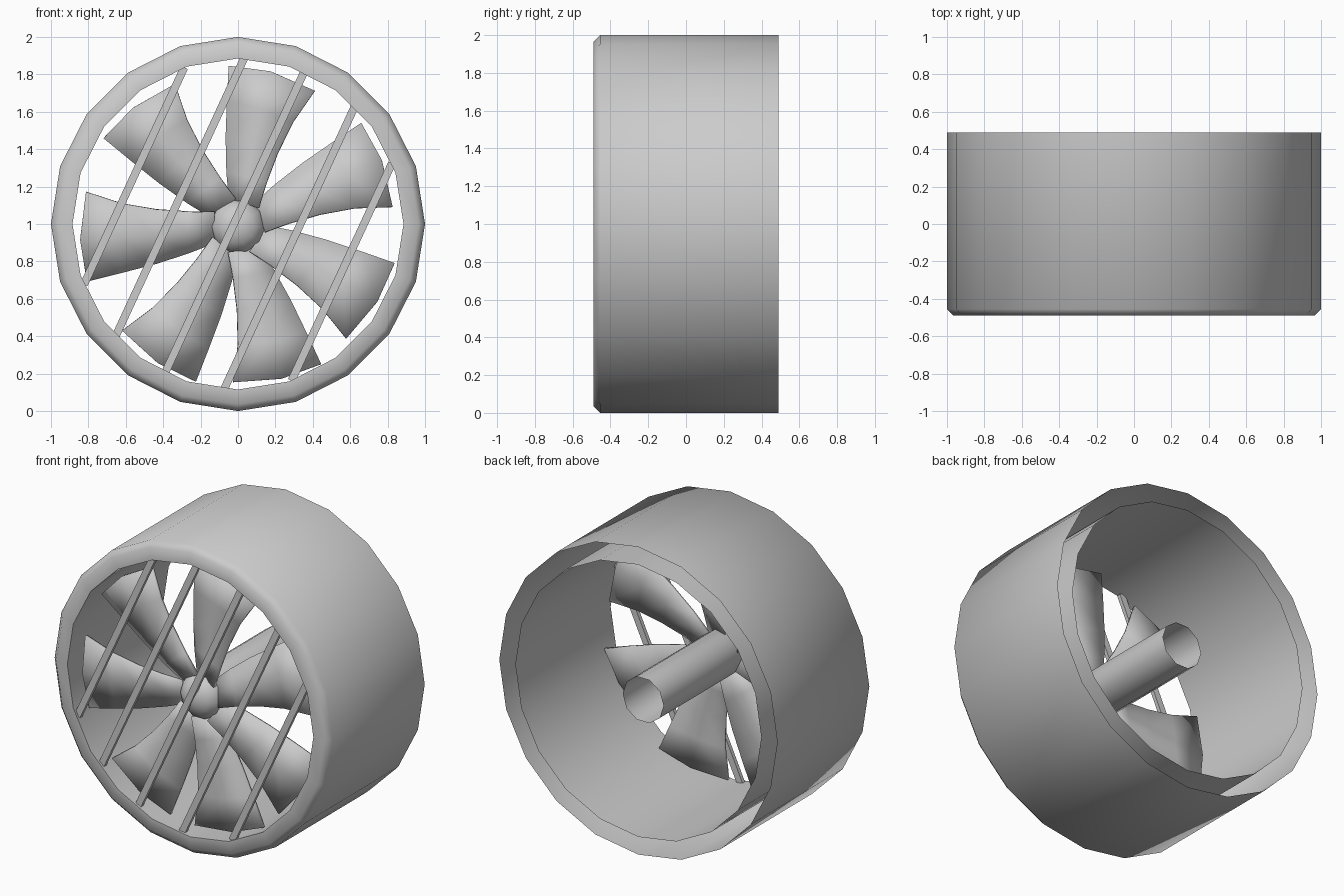
import bpy, bmesh
from math import sin, cos, pi, radians, sqrt
from mathutils import Matrix, Vector

if "Cube" in bpy.data.objects:
    bpy.data.objects.remove(bpy.data.objects["Cube"])


def finish(bm, name, angle=None):
    bmesh.ops.remove_doubles(bm, verts=bm.verts, dist=1e-5)
    bmesh.ops.recalc_face_normals(bm, faces=bm.faces)
    me = bpy.data.meshes.new(name)
    bm.to_mesh(me)
    bm.free()
    ob = bpy.data.objects.new(name, me)
    bpy.context.collection.objects.link(ob)
    if angle:
        bpy.ops.object.select_all(action='DESELECT')
        ob.select_set(True)
        bpy.context.view_layer.objects.active = ob
        bpy.ops.object.shade_smooth_by_angle(angle=radians(angle))
    return ob


def revolve(name, profile, sides, zc):
    """Spin (radius, y) points around the y axis at height zc."""
    bm = bmesh.new()
    rings = [[bm.verts.new((r * cos(2 * pi * i / sides), y, zc + r * sin(2 * pi * i / sides)))
              for i in range(sides)] for r, y in profile]
    for a, b in zip(rings, rings[1:]):
        for i in range(sides):
            j = (i + 1) % sides
            bm.faces.new((a[i], a[j], b[j], b[i]))
    bmesh.ops.dissolve_degenerate(bm, dist=1e-6, edges=bm.edges)
    return finish(bm, name, 50)


# Double-walled duct, open at the back between the walls
revolve("duct", [(1, 0.49), (1, -0.455), (0.965, -0.49), (0.885, -0.49), (0.885, 0.49)], 20, 1.0)

# Hub: open tube with a domed nose
HUB_Z = 0.987
revolve("hub", [(0.147, 0.44), (0.147, -0.36), (0.133, -0.405), (0.09, -0.443),
                (0.045, -0.459), (0, -0.465)], 10, HUB_Z)

# Fan blades: rows of (leading, middle, trailing) points, local x is outward
ROWS = [
    [(0.12, -0.345, 0.075), (0.13, -0.37, 0), (0.12, -0.40, -0.085)],
    [(0.27, -0.35, 0.125), (0.27, -0.38, 0.01), (0.26, -0.40, -0.095)],
    [(0.45, -0.355, 0.172), (0.45, -0.38, 0.02), (0.43, -0.40, -0.118)],
    [(0.64, -0.36, 0.21), (0.64, -0.385, 0.02), (0.61, -0.40, -0.16)],
    [(0.825, -0.365, 0.244), (0.847, -0.385, 0.02), (0.80, -0.40, -0.235)],
]
for n, ang in enumerate((76.8, 23.5, -29.7, -75.4, -121.7, -176.5, -229.8)):
    bm = bmesh.new()
    grid = [[bm.verts.new(p) for p in row] for row in ROWS]
    for a, b in zip(grid, grid[1:]):
        for i in range(2):
            bm.faces.new((a[i], a[i + 1], b[i + 1], b[i]))
    bm.transform(Matrix.Translation((0, 0, HUB_Z)) @ Matrix.Rotation(-radians(ang), 4, 'Y'))
    blade = finish(bm, f"blade_{n + 1}", 40)
    mod = blade.modifiers.new("thickness", 'SOLIDIFY')
    mod.thickness = 0.02
    mod.offset = 0

# Slanted guard bars across the intake
TILT = radians(65.2)
for n, d in enumerate((-0.612, -0.342, -0.02, 0.303, 0.611)):
    bm = bmesh.new()
    bmesh.ops.create_cube(bm, size=1)
    bmesh.ops.scale(bm, vec=Vector((2 * sqrt(0.885 ** 2 - d * d), 0.025, 0.042)), verts=bm.verts)
    bm.transform(Matrix.Translation((d * sin(TILT), -0.462, 1 - d * cos(TILT)))
                 @ Matrix.Rotation(-TILT, 4, 'Y'))
    finish(bm, f"guard_bar_{n + 1}")
